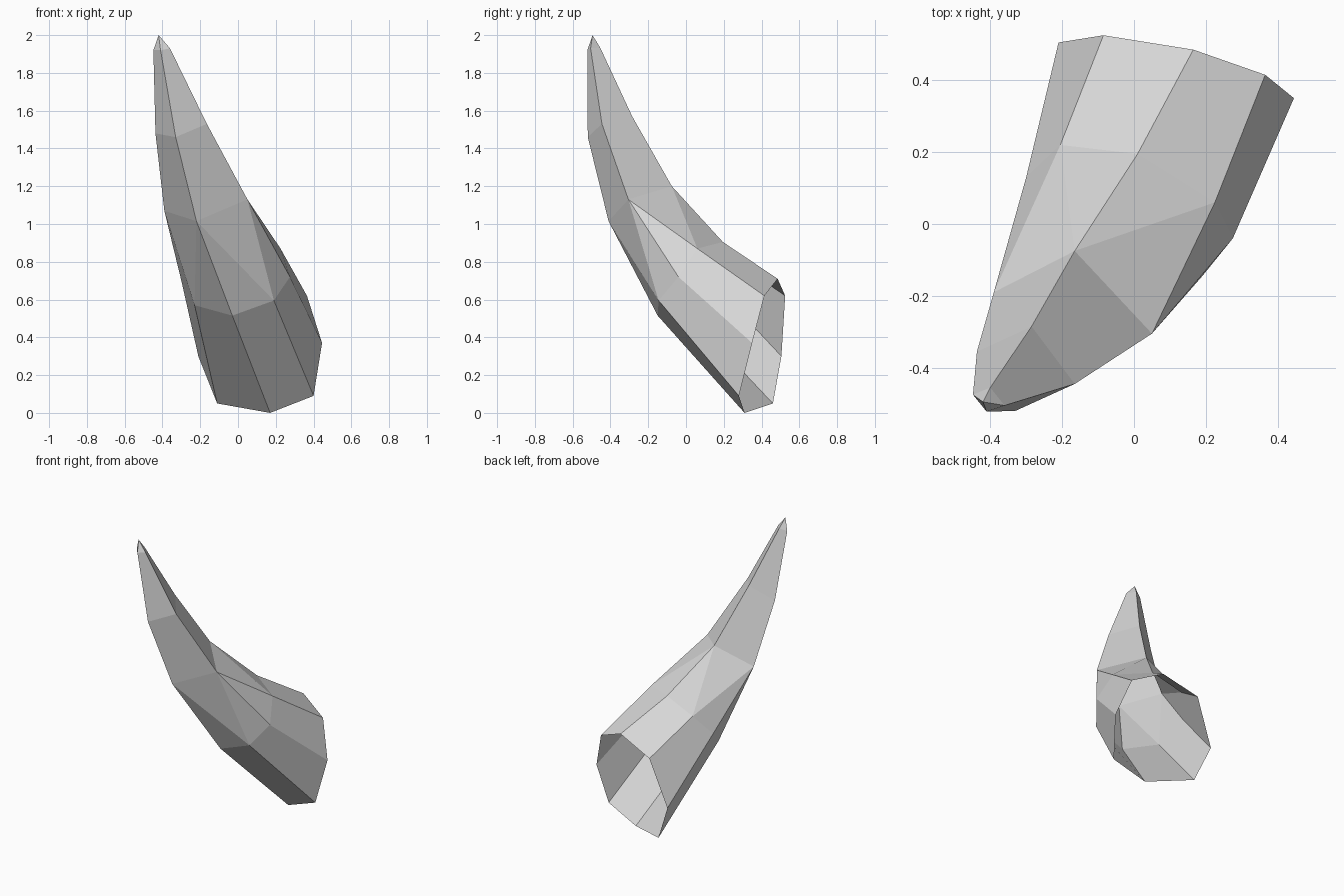
import bpy
import bmesh

cube = bpy.data.objects.get("Cube")
if cube:
    bpy.data.objects.remove(cube, do_unlink=True)

# One plain horn colour
horn_grey = bpy.data.materials.new("horn_grey")
horn_grey.use_nodes = True
colour = (0.68, 0.68, 0.68, 1)
horn_grey.diffuse_color = colour
horn_grey.node_tree.nodes["Principled BSDF"].inputs["Base Color"].default_value = colour

# Cross-sections from the open root to the tip, each running front, left, back, right
root = [(.17, .31, 0), (.4, .28, .09), (.445, .35, .37), (.365, .415, .62),
        (.165, .485, .71), (-.085, .525, .62), (-.21, .505, .3), (-.11, .46, .05)]
bend = [(-.03, -.15, .515), (.19, -.145, .595), (.275, -.04, .72), (.225, .06, .87),
        (.01, .195, .905), (-.205, .22, .83), (-.3, .13, .7), (-.23, -.03, .57)]
middle = [(-.22, -.41, 1.015), (.05, -.305, 1.13), (-.165, -.075, 1.2), (-.39, -.19, 1.07)]
upper = [(-.33, -.52, 1.46), (-.165, -.445, 1.53), (-.285, -.285, 1.57), (-.437, -.355, 1.48)]
neck = [(-.41, -.522, 1.92), (-.36, -.505, 1.93), (-.4, -.455, 1.935), (-.448, -.475, 1.92)]
tip_point = (-.42, -.495, 2)

bm = bmesh.new()


def add_ring(points):
    return [bm.verts.new(point) for point in points]


def pairs(ring):
    return zip(ring, ring[1:] + ring[:1])


def bridge(low, high):
    """Join two rings with the same number of sides."""
    for (a, b), (c, d) in zip(pairs(low), pairs(high)):
        bm.faces.new((a, b, d, c))


def halve(low, high):
    """Join a ring to one with half as many sides, using three triangles per side."""
    for i, (c, d) in enumerate(pairs(high)):
        start, between, end = (low[(2 * i + k) % len(low)] for k in range(3))
        bm.faces.new((start, between, c))
        bm.faces.new((between, d, c))
        bm.faces.new((between, end, d))


# Horn surface, left open at the root
rings = [add_ring(points) for points in (root, bend, middle, upper, neck)]
bridge(rings[0], rings[1])
halve(rings[1], rings[2])
bridge(rings[2], rings[3])
bridge(rings[3], rings[4])

# Pointed tip
tip = bm.verts.new(tip_point)
for a, b in pairs(rings[4]):
    bm.faces.new((a, b, tip))

mesh = bpy.data.meshes.new("horn")
bm.to_mesh(mesh)
bm.free()
mesh.materials.append(horn_grey)
horn = bpy.data.objects.new("horn", mesh)
bpy.context.collection.objects.link(horn)
